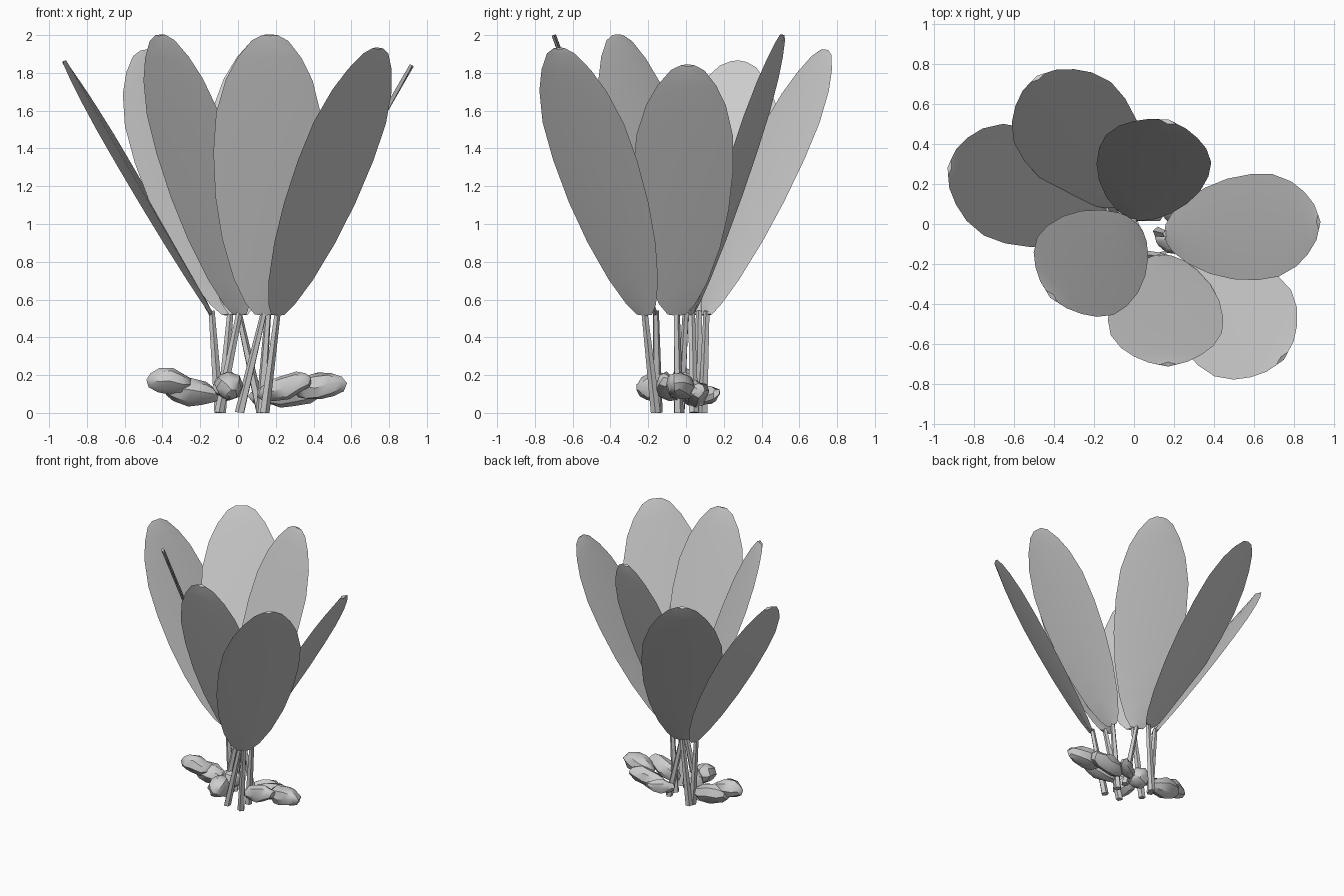
import bpy, bmesh, math, random
from mathutils import Vector, Matrix

if "Cube" in bpy.data.objects:
    bpy.data.objects.remove(bpy.data.objects["Cube"])

random.seed(4)


def finish(name, bm, angle=30):
    bmesh.ops.recalc_face_normals(bm, faces=bm.faces)
    me = bpy.data.meshes.new(name)
    bm.to_mesh(me)
    bm.free()
    ob = bpy.data.objects.new(name, me)
    bpy.context.collection.objects.link(ob)
    bpy.ops.object.select_all(action='DESELECT')
    bpy.context.view_layer.objects.active = ob
    ob.select_set(True)
    bpy.ops.object.shade_smooth_by_angle(angle=math.radians(angle))
    return ob


# half width of a leaf along its length
PROFILE = [(0, .05), (.04, .1), (.13, .165), (.27, .228), (.42, .267), (.58, .282),
           (.72, .272), (.84, .225), (.92, .165), (.98, .095), (1, .04)]


def leaf(name, base, tip, yaw, width):
    """Thin oval blade; yaw is the compass direction of its outer side."""
    base, tip = Vector(base), Vector(tip)
    a = math.radians(yaw)
    axis = tip - base
    side = Vector((-math.sin(a), math.cos(a), 0))
    side = (side - axis.normalized() * side.dot(axis.normalized())).normalized()
    out = side.cross(axis).normalized()
    bm = bmesh.new()
    rows = []
    for t, w in PROFILE:
        c = base + axis * t
        w *= width
        rows.append(([bm.verts.new(c + side * w * s) for s in (-1, 1)],
                     bm.verts.new(c + out * .012),
                     bm.verts.new(c - out * .012)))
    for (e0, f0, b0), (e1, f1, b1) in zip(rows, rows[1:]):
        for k in (0, 1):
            bm.faces.new((e0[k], f0, f1, e1[k]))
            bm.faces.new((e0[k], b0, b1, e1[k]))
    for e, f, b in (rows[0], rows[-1]):
        bm.faces.new((e[0], f, e[1], b))
    return finish(name, bm)


def stem(name, foot, top, r0=.027, r1=.017):
    foot, top = Vector(foot), Vector(top)
    d = top - foot
    bm = bmesh.new()
    m = Matrix.Translation((foot + top) / 2) @ d.to_track_quat('Z', 'Y').to_matrix().to_4x4()
    bmesh.ops.create_cone(bm, cap_ends=True, segments=5, radius1=r0, radius2=r1,
                          depth=d.length, matrix=m)
    for v in bm.verts:
        v.co.z = max(v.co.z, 0)
    return finish(name, bm, 60)


def tuber(name, a, b, r):
    """Knobbly swollen root between two points."""
    a, b = Vector(a), Vector(b)
    d = b - a
    bm = bmesh.new()
    m = (Matrix.Translation((a + b) / 2) @ d.to_track_quat('Z', 'Y').to_matrix().to_4x4()
         @ Matrix.Diagonal((r, r, d.length / 2, 1)))
    bmesh.ops.create_uvsphere(bm, u_segments=8, v_segments=6, radius=1, matrix=m)
    for v in bm.verts:
        v.co += Vector([random.uniform(-.008, .008) for _ in range(3)])
    return finish(name, bm, 35)


# leaves: base, tip, facing direction, width factor, stem foot
LEAVES = [
    ("left", (-.14, .07, .52), (-.92, .28, 1.86), 172, 1.04, (-.10, .06, 0)),
    ("back_left", (-.04, .11, .52), (-.48, .73, 1.92), 121, 1.05, (-.09, .09, 0)),
    ("back", (.0, .03, .52), (.17, .51, 2.0), 76, 1.0, (.12, .04, 0)),
    ("front_left", (.01, .0, .52), (-.41, -.36, 2.0), 225, 1.0, (-.1, -.03, 0)),
    ("front", (.14, -.16, .52), (.17, -.70, 2.0), 271, 1.02, (.01, -.15, 0)),
    ("front_right", (.21, -.22, .52), (.74, -.67, 1.93), 318, 1.06, (.14, -.16, 0)),
    ("right", (.16, -.05, .52), (.92, .01, 1.84), 3, .94, (.12, -.04, 0)),
]
for name, base, tip, yaw, width, foot in LEAVES:
    leaf(name + "_leaf", base, tip, yaw, width)
    stem(name + "_stem", foot, Vector(base) + Vector((0, 0, .02)))

# root tubers spreading over the ground
TUBERS = [
    ((-.48, -.02, .18), (-.24, .0, .15), .07),
    ((-.40, .02, .14), (-.10, .03, .09), .075),
    ((-.04, -.26, .12), (-.06, -.08, .16), .075),
    ((-.13, -.02, .13), (.02, .0, .15), .08),
    ((.11, -.07, .09), (.39, -.12, .18), .065),
    ((.14, .05, .08), (.45, .06, .12), .068),
    ((.29, .0, .12), (.57, -.06, .16), .075),
    ((.06, .04, .08), (.24, .17, .1), .05),
]
for i, (a, b, r) in enumerate(TUBERS):
    tuber("root_tuber_%d" % (i + 1), a, b, r)
